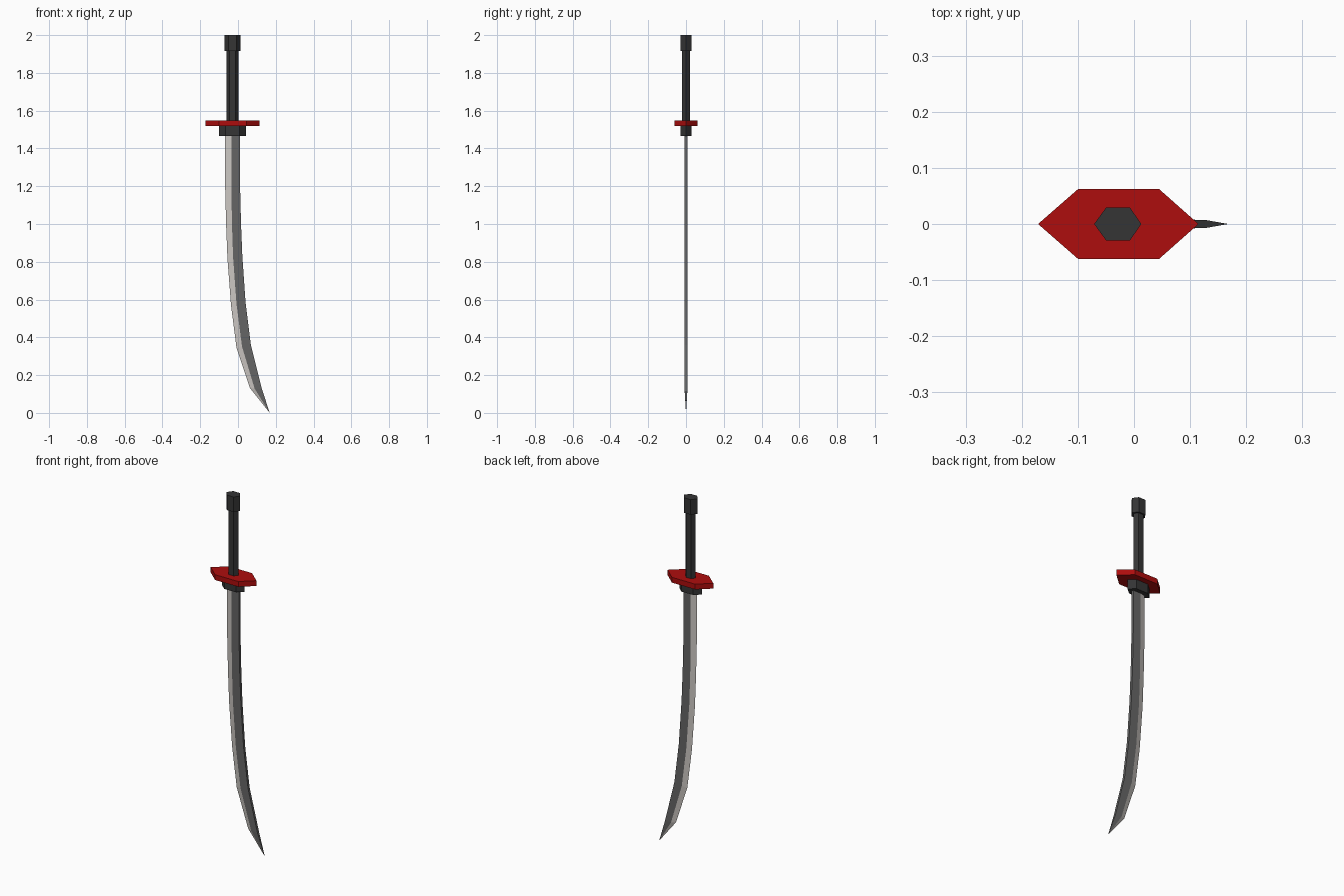
import bpy, bmesh

if "Cube" in bpy.data.objects:
    bpy.data.objects.remove(bpy.data.objects["Cube"])


def material(name, rgb):
    m = bpy.data.materials.new(name)
    m.diffuse_color = (*rgb, 1)
    m.use_nodes = True
    m.node_tree.nodes["Principled BSDF"].inputs["Base Color"].default_value = m.diffuse_color
    return m


RED = material("guard red", (0.42, 0.004, 0.004))
BLACK = material("grip black", (0.035, 0.035, 0.036))
STEEL = material("dark steel", (0.13, 0.13, 0.13))
EDGE = material("bright edge", (0.60, 0.57, 0.54))


def finish(name, bm, mats):
    bmesh.ops.recalc_face_normals(bm, faces=bm.faces)
    me = bpy.data.meshes.new(name)
    bm.to_mesh(me)
    bm.free()
    for m in mats:
        me.materials.append(m)
    ob = bpy.data.objects.new(name, me)
    bpy.context.collection.objects.link(ob)
    return ob


def hex_prism(name, x0, x1, flat0, flat1, y, z0, z1, mat):
    """Six-sided prism pointed along x, flat on the front and back."""
    bm = bmesh.new()
    outline = [(x0, 0), (flat0, -y), (flat1, -y), (x1, 0), (flat1, y), (flat0, y)]
    base = bm.faces.new([bm.verts.new((px, py, z0)) for px, py in outline])
    top = bmesh.ops.extrude_face_region(bm, geom=[base])["geom"]
    for v in top:
        if isinstance(v, bmesh.types.BMVert):
            v.co.z = z1
    return finish(name, bm, [mat])


# Hilt parts
hex_prism("pommel", -0.071, 0.013, -0.05, -0.007, 0.029, 1.915, 2.0, BLACK)
hex_prism("grip", -0.06, 0.002, -0.045, -0.013, 0.02, 1.54, 1.92, BLACK)
hex_prism("guard", -0.171, 0.115, -0.10, 0.045, 0.062, 1.518, 1.548, RED)
hex_prism("collar", -0.10, 0.042, -0.065, 0.008, 0.03, 1.465, 1.52, BLACK)

# Blade: stations of (edge x, ridge x, spine x, edge z, spine z)
stations = [
    (-0.069, -0.035, 0.010, 1.49, 1.49),
    (-0.068, -0.035, 0.011, 1.20, 1.20),
    (-0.063, -0.032, 0.016, 1.00, 1.00),
    (-0.056, -0.026, 0.023, 0.82, 0.83),
    (-0.037, -0.008, 0.040, 0.57, 0.585),
    (-0.008, 0.021, 0.068, 0.345, 0.36),
    (0.063, 0.088, 0.127, 0.132, 0.125),
]
T = 0.008  # half thickness
bm = bmesh.new()
rings = []
for e, r, s, ze, zs in stations:
    zr = (ze + zs) / 2
    pts = [(e, 0, ze), (r, -T, zr), (s, -T * 0.9, zs), (s, T * 0.9, zs), (r, T, zr)]
    rings.append([bm.verts.new(p) for p in pts])
tip = bm.verts.new((0.168, 0, 0))
bm.faces.new(rings[0])
for i in range(5):
    j = (i + 1) % 5
    is_edge = int(i in (0, 4))  # faces touching the cutting edge
    for a, b in zip(rings, rings[1:]):
        bm.faces.new((a[i], a[j], b[j], b[i])).material_index = is_edge
    bm.faces.new((rings[-1][i], rings[-1][j], tip)).material_index = is_edge
finish("blade", bm, [STEEL, EDGE])
